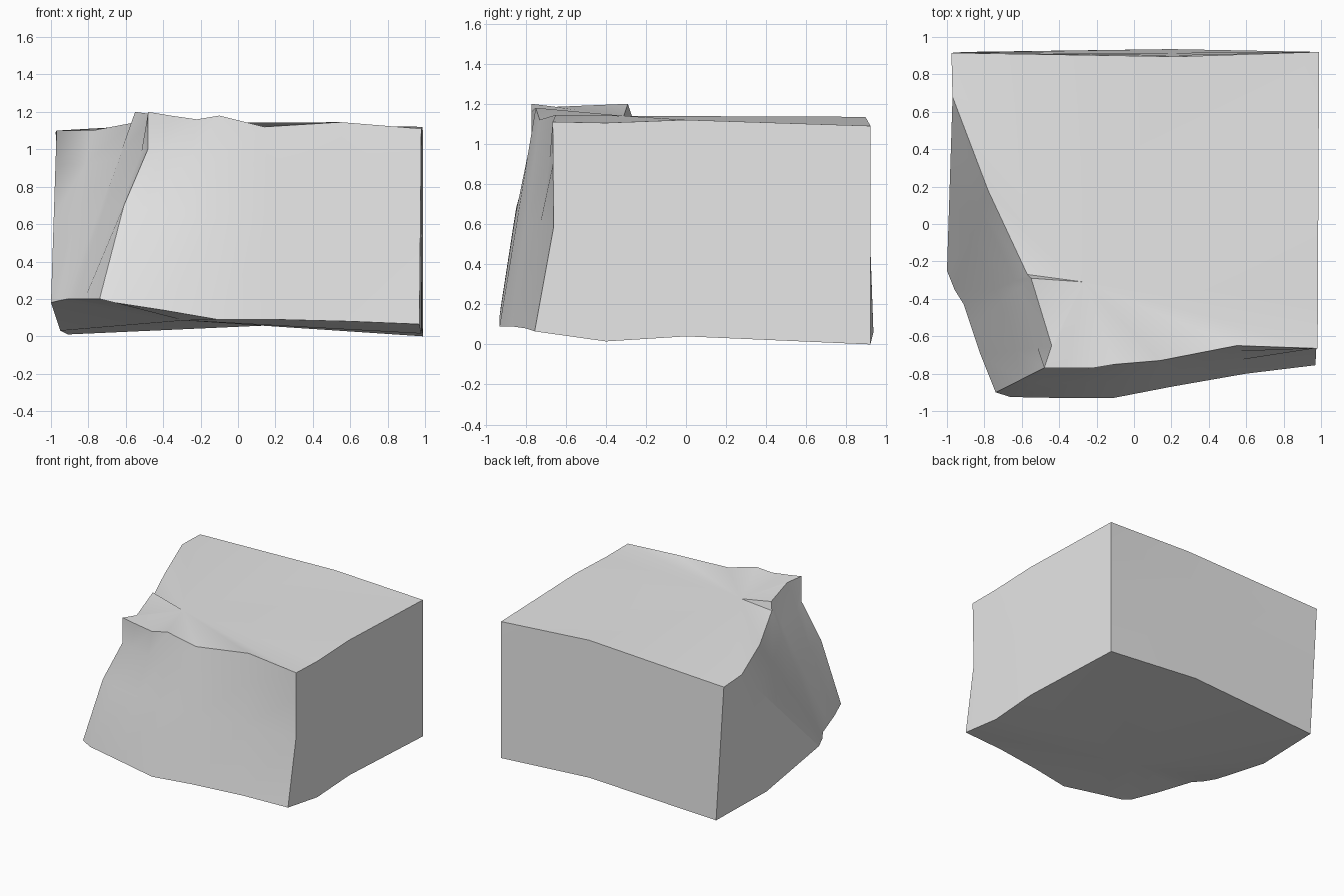
import bpy
import bmesh
import math
from mathutils import Vector

# Remove the default cube only
default_cube = bpy.data.objects.get("Cube")
if default_cube:
    bpy.data.objects.remove(default_cube, do_unlink=True)


def make_material(name, colour):
    """Plain flat material, same colour in viewport and render."""
    mat = bpy.data.materials.new(name)
    mat.use_nodes = True
    mat.diffuse_color = colour
    shader = mat.node_tree.nodes["Principled BSDF"]
    shader.inputs["Base Color"].default_value = colour
    shader.inputs["Roughness"].default_value = 1
    return mat


# Outline of the block: each column is (foot point, rim point)
front = [
    ((-.74, -.9, .2), (-.48, -.77, 1.2)),
    ((-.66, -.925, .18), (-.36, -.77, 1.18)),
    ((-.4, -.93, .14), (-.22, -.77, 1.16)),
    ((-.11, -.93, .09), (-.1, -.75, 1.18)),
    ((.2, -.87, .09), (.14, -.73, 1.12)),
    ((.6, -.8, .08), (.55, -.65, 1.145)),
]
plus_x_side = [
    ((.97, -.755, .065), (.98, -.665, 1.11)),
    ((.98, -.4, .015), (.985, -.4, 1.105)),
    ((.985, 0, .04), (.985, 0, 1.12)),
]
back = [
    ((.99, .92, 0), (.99, .92, 1.09)),
    ((.2, .935, .06), (.23, .895, 1.135)),
]
minus_x_side = [
    ((-.91, .92, .01), (-.975, .915, 1.09)),
    ((-.95, .34, .03), (-.974, .8, 1.095)),
]
slanted_corner = [
    ((-1, -.25, .18), (-.97, .68, 1.1)),
    ((-.96, -.35, .19), (-.78, .18, 1.1)),
    ((-.91, -.43, .2), (-.57, -.27, 1.14)),
    ((-.87, -.55, .2), (-.55, -.29, 1.2)),
    ((-.82, -.7, .2), (-.44, -.65, 1.185)),
]
columns = front + plus_x_side + back + minus_x_side + slanted_corner

# Small dents: (column, level) -> offset
dents = {
    (0, 2): (.05, .026, 0),
    (1, 2): (.01, .035, 0),
    (2, 2): (0, .03, 0),
    (len(front), 1): (0, .05, 0),
    (len(front), 2): (0, .02, 0),
}
levels = (0, .5, .8, 1)


def build_rock_block(name, material):
    bm = bmesh.new()

    # Rings of vertices from the foot to the rim
    rings = []
    for level, factor in enumerate(levels):
        ring = []
        for column, (foot, rim) in enumerate(columns):
            point = Vector(foot).lerp(Vector(rim), factor)
            point += Vector(dents.get((column, level), (0, 0, 0)))
            ring.append(bm.verts.new(point))
        rings.append(ring)

    # Side walls
    count = len(columns)
    for lower, upper in zip(rings, rings[1:]):
        for i in range(count):
            j = (i + 1) % count
            bm.faces.new((lower[i], lower[j], upper[j], upper[i]))

    # Top fans out from the end of the crack, underside from its groove
    crack_end = bm.verts.new((-.27, -.31, 1.14))
    groove_end = bm.verts.new((-.29, -.35, .085))
    for i in range(count):
        j = (i + 1) % count
        bm.faces.new((rings[-1][i], rings[-1][j], crack_end))
        bm.faces.new((rings[0][j], rings[0][i], groove_end))

    bmesh.ops.recalc_face_normals(bm, faces=bm.faces)
    mesh = bpy.data.meshes.new(name)
    bm.to_mesh(mesh)
    bm.free()
    mesh.materials.append(material)
    block = bpy.data.objects.new(name, mesh)
    bpy.context.collection.objects.link(block)
    return block


rock_block = build_rock_block("rock_block", make_material("pale grey stone", (.8, .8, .8, 1)))

# Soft facets with crisp corners
bpy.ops.object.select_all(action='DESELECT')
rock_block.select_set(True)
bpy.context.view_layer.objects.active = rock_block
bpy.ops.object.shade_smooth_by_angle(angle=math.radians(30))
